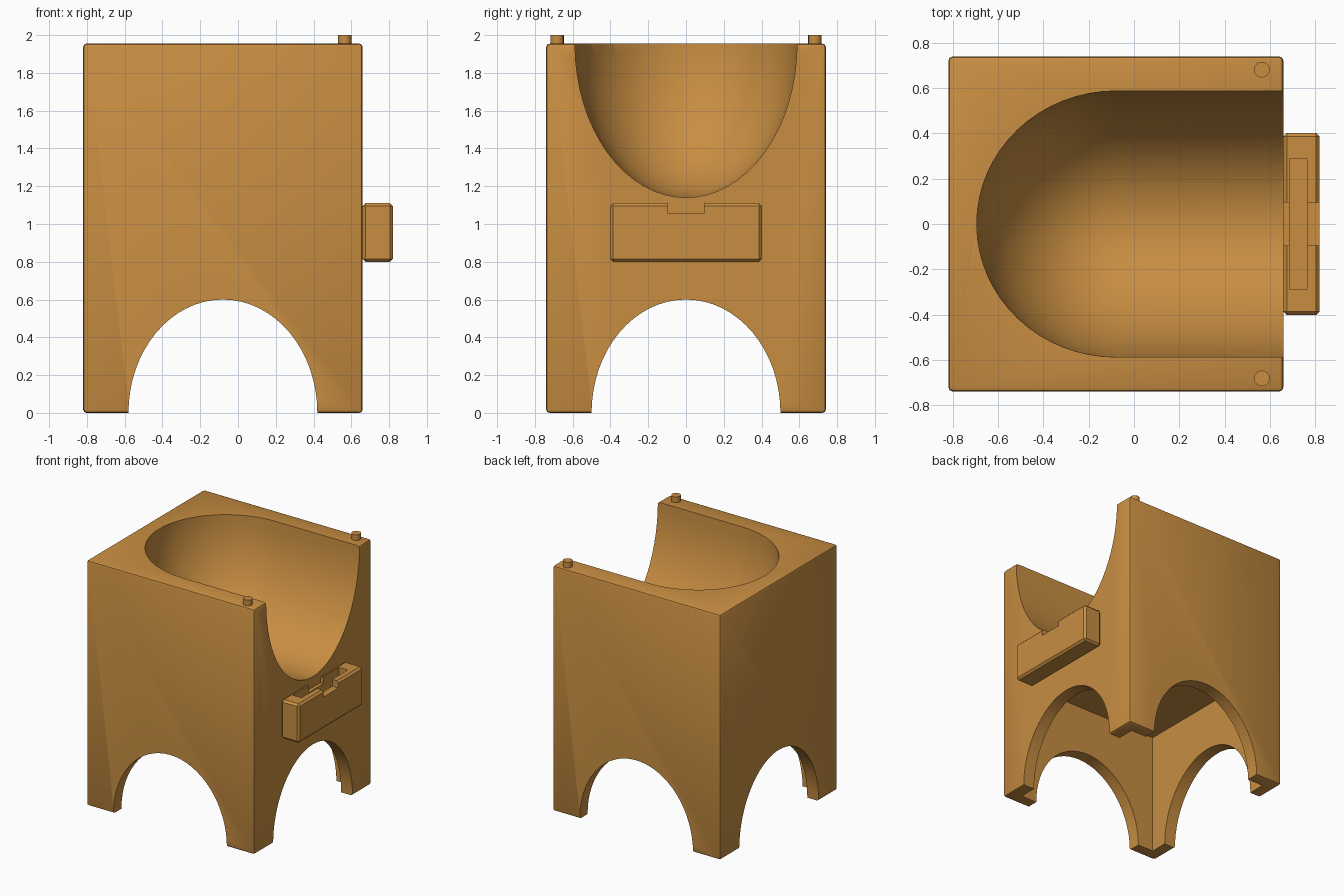
import bpy, bmesh, math
from mathutils import Matrix, Vector

if "Cube" in bpy.data.objects:
    bpy.data.objects.remove(bpy.data.objects["Cube"])

wood = bpy.data.materials.new("warm orange brown")
wood.diffuse_color = (0.578, 0.27, 0.054, 1)
wood.use_nodes = True
wood.node_tree.nodes["Principled BSDF"].inputs["Base Color"].default_value = wood.diffuse_color


def make(name, bm):
    bmesh.ops.recalc_face_normals(bm, faces=bm.faces[:])
    me = bpy.data.meshes.new(name)
    bm.to_mesh(me)
    bm.free()
    me.materials.append(wood)
    ob = bpy.data.objects.new(name, me)
    bpy.context.collection.objects.link(ob)
    return ob


def box(name, lo, hi, bevel=0.0, segments=2):
    bm = bmesh.new()
    bmesh.ops.create_cube(bm, size=1)
    lo, hi = Vector(lo), Vector(hi)
    size, mid = hi - lo, (lo + hi) / 2
    for v in bm.verts:
        v.co = Vector([v.co[i] * size[i] + mid[i] for i in range(3)])
    if bevel:
        bmesh.ops.bevel(bm, geom=bm.edges[:], offset=bevel, segments=segments,
                        profile=0.5, affect='EDGES')
    return make(name, bm)


def cylinder(name, matrix, sides):
    bm = bmesh.new()
    bmesh.ops.create_cone(bm, cap_ends=True, segments=sides, radius1=1,
                          radius2=1, depth=1, matrix=matrix)
    return make(name, bm)


def select(ob):
    bpy.ops.object.select_all(action='DESELECT')
    ob.select_set(True)
    bpy.context.view_layer.objects.active = ob


def cut(ob, cutters):
    select(ob)
    for c in cutters:
        m = ob.modifiers.new("cut", 'BOOLEAN')
        m.operation = 'DIFFERENCE'
        m.solver = 'EXACT'
        m.object = c
        bpy.ops.object.modifier_apply(modifier=m.name)
        bpy.data.objects.remove(c, do_unlink=True)


def smooth(ob):
    select(ob)
    bpy.ops.object.shade_smooth_by_angle(angle=math.radians(30))


X0, X1, Y, TOP, WALL = -0.82, 0.66, 0.74, 1.955, 0.1
CX = (X0 + X1) / 2

# Main block with softened edges
body = box("body", (X0, -Y, 0), (X1, Y, TOP), 0.018)

# Hollow underside
hollow = box("hollow_cutter", (X0 + WALL, -Y + WALL, -0.5),
             (X1 - WALL, Y - WALL, 0.98))

# Elliptical leg arches, one through each direction
place = Matrix.Translation((CX, 0, 0))
arch_y = cylinder("arch_cutter_y", place @ Matrix.Diagonal((0.5, 3, 0.6, 1))
                  @ Matrix.Rotation(math.pi / 2, 4, 'X'), 64)
arch_x = cylinder("arch_cutter_x", place @ Matrix.Diagonal((3, 0.5, 0.6, 1))
                  @ Matrix.Rotation(math.pi / 2, 4, 'Y'), 64)

# Scooped bowl: half ellipsoid at the back, drawn out through the open side
bm = bmesh.new()
bmesh.ops.create_uvsphere(bm, u_segments=64, v_segments=32, radius=1,
                          matrix=Matrix.Rotation(math.pi / 2, 4, 'Y'))
bmesh.ops.delete(bm, geom=[v for v in bm.verts if v.co.x > 1e-4],
                 context='VERTS')
rim = [e for e in bm.edges if e.is_boundary]
ext = bmesh.ops.extrude_edge_only(bm, edges=rim)["geom"]
bmesh.ops.translate(bm, vec=(2, 0, 0),
                    verts=[g for g in ext if isinstance(g, bmesh.types.BMVert)])
bmesh.ops.contextual_create(
    bm, geom=[g for g in ext if isinstance(g, bmesh.types.BMEdge)])
bm.transform(Matrix.Translation((CX, 0, TOP))
             @ Matrix.Diagonal((0.615, 0.588, 0.815, 1)))
bowl = make("bowl_cutter", bm)

cut(body, [hollow, arch_y, arch_x, bowl])
smooth(body)

# Slotted holder on the open side, with a notch across its top
holder = box("slotted_holder", (X1, -0.403, 0.80), (0.82, 0.403, 1.11), 0.016, 1)
slot = box("slot_cutter", (0.688, -0.29, 0.87), (0.765, 0.29, 1.3))
notch = box("notch_cutter", (0.5, -0.095, 1.055), (1.0, 0.095, 1.3))
cut(holder, [slot, notch])

# Locating pegs on the rim
for side, label in ((-1, "front"), (1, "back")):
    peg = cylinder(label + "_peg", Matrix.Translation((0.565, side * 0.682, 1.965))
                   @ Matrix.Diagonal((0.035, 0.035, 0.07, 1)), 16)
    smooth(peg)
